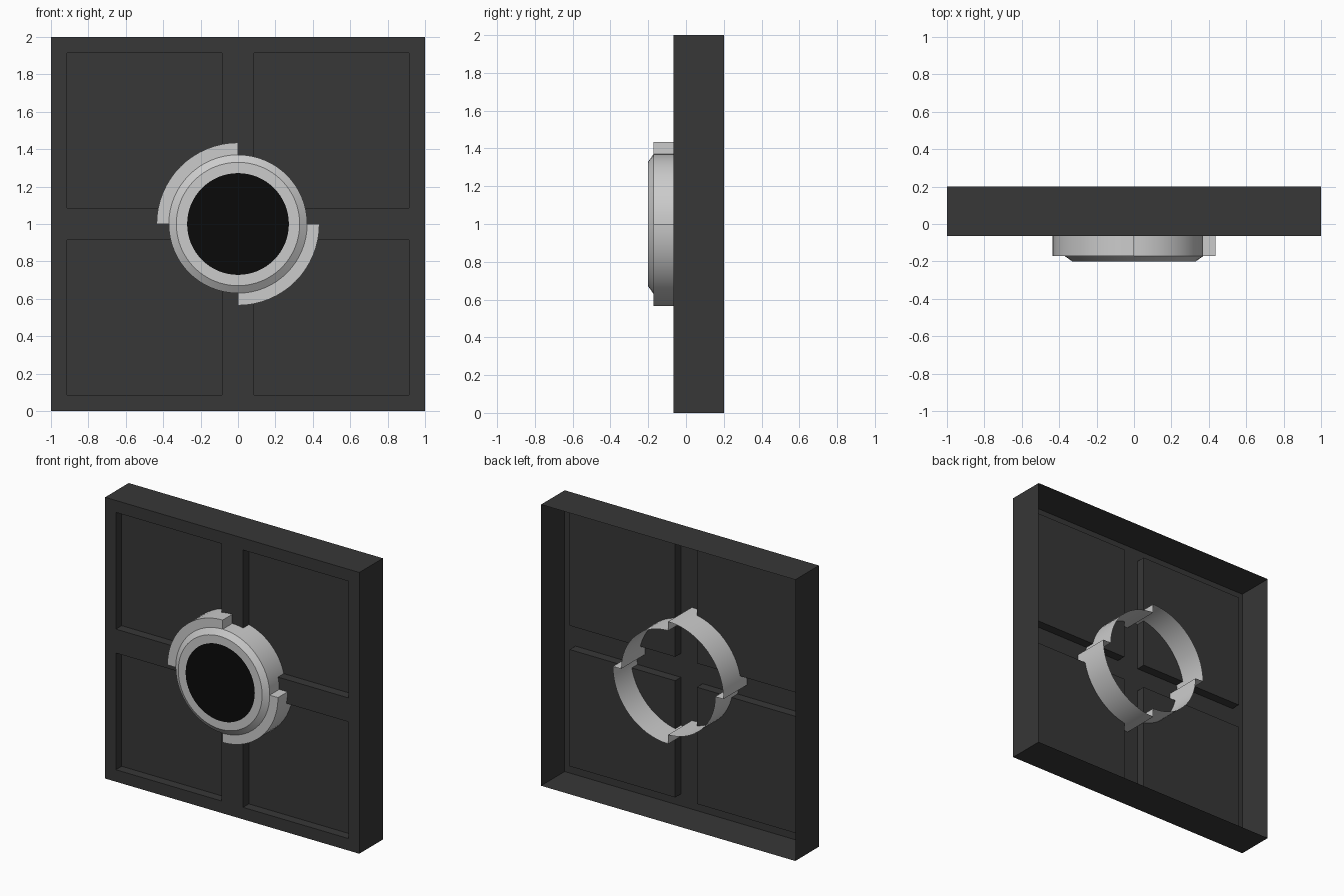
import bpy, bmesh
from math import cos, sin, pi
from mathutils import Vector

if "Cube" in bpy.data.objects:
    bpy.data.objects.remove(bpy.data.objects["Cube"])

FRONT, RECESS, BACK = -0.065, 0.0, 0.2
CENTRE_Z = 1.0


def material(name, rgb):
    m = bpy.data.materials.new(name)
    m.diffuse_color = (*rgb, 1)
    m.use_nodes = True
    m.node_tree.nodes["Principled BSDF"].inputs["Base Color"].default_value = m.diffuse_color
    return m


def finish(name, bm, mat=None, smooth=False):
    bmesh.ops.remove_doubles(bm, verts=bm.verts, dist=1e-4)
    bmesh.ops.recalc_face_normals(bm, faces=bm.faces)
    # open shells: make sure the front-facing faces look towards -y
    if sum(f.normal.y * f.calc_area() for f in bm.faces) > 0:
        bmesh.ops.reverse_faces(bm, faces=bm.faces)
    me = bpy.data.meshes.new(name)
    bm.to_mesh(me)
    bm.free()
    ob = bpy.data.objects.new(name, me)
    bpy.context.collection.objects.link(ob)
    if mat:
        me.materials.append(mat)
    if smooth:
        bpy.ops.object.select_all(action='DESELECT')
        ob.select_set(True)
        bpy.context.view_layer.objects.active = ob
        bpy.ops.object.shade_smooth_by_angle(angle=0.5)
    return ob


def face(bm, pts):
    return bm.faces.new([bm.verts.new(p) for p in pts])


def side_walls(bm, x0, x1, z0, z1, ya, yb):
    c = [(x0, z0), (x1, z0), (x1, z1), (x0, z1)]
    for (ax, az), (bx, bz) in zip(c, c[1:] + c[:1]):
        face(bm, [(ax, ya, az), (bx, ya, bz), (bx, yb, bz), (ax, yb, az)])


dark = material("dark_grey", (0.038, 0.038, 0.038))
black = material("black", (0.003, 0.003, 0.003))

# Wall panel: open-backed shell with four recessed squares
bm = bmesh.new()
cuts = [-1, -0.915, -0.085, 0.085, 0.915, 1]
for i in range(5):
    for j in range(5):
        x0, x1 = cuts[i], cuts[i + 1]
        z0, z1 = cuts[j] + CENTRE_Z, cuts[j + 1] + CENTRE_Z
        sunk = i % 2 and j % 2
        y = RECESS if sunk else FRONT
        face(bm, [(x0, y, z0), (x1, y, z0), (x1, y, z1), (x0, y, z1)])
        if sunk:
            side_walls(bm, x0, x1, z0, z1, FRONT, RECESS)
side_walls(bm, -1, 1, 0, 2, FRONT, BACK)
finish("wall_panel", bm, dark)

# Collar: stepped tube with two quarter-turn lugs and a bevelled front rim
BODY, LUG, RIM, HOLE = 0.37, 0.435, 0.33, 0.272
SEG = 16
samples = []
for q in range(4):
    radius = LUG if q % 2 else BODY
    samples += [((q + k / SEG) * pi / 2, radius) for k in range(SEG + 1)]


def section(angle, r):
    prof = [(r, BACK), (r, -0.172), (BODY, -0.172), (RIM, -0.2), (HOLE, -0.2)]
    return [Vector((d * cos(angle), y, CENTRE_Z + d * sin(angle))) for d, y in prof]


bm = bmesh.new()
for a, b in zip(samples, samples[1:] + samples[:1]):
    sa, sb = section(*a), section(*b)
    for k in range(4):
        quad = []
        for p in (sa[k], sb[k], sb[k + 1], sa[k + 1]):
            if all((p - q).length > 1e-5 for q in quad):
                quad.append(p)
        if len(quad) > 2:
            face(bm, quad)
finish("collar", bm, smooth=True)

# Dark opening disc in the collar
bm = bmesh.new()
face(bm, [(HOLE * cos(k * pi / 32), -0.2, CENTRE_Z + HOLE * sin(k * pi / 32)) for k in range(64)])
finish("opening_disc", bm, black)
